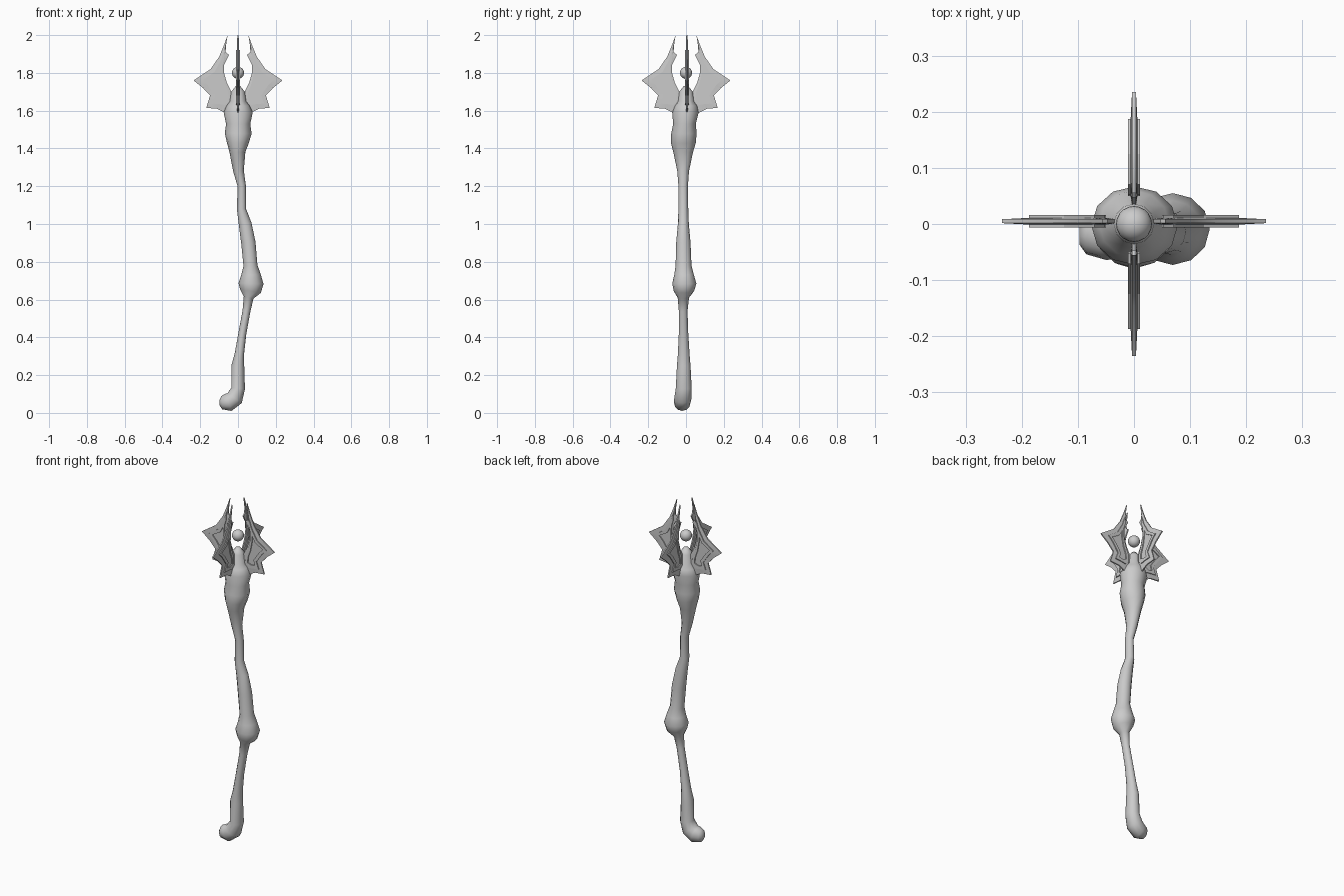
import bpy, bmesh, math
from mathutils import Vector, Matrix


def finish(name, bm, angle):
    bmesh.ops.recalc_face_normals(bm, faces=bm.faces)
    mesh = bpy.data.meshes.new(name)
    bm.to_mesh(mesh)
    bm.free()
    ob = bpy.data.objects.new(name, mesh)
    bpy.context.collection.objects.link(ob)
    bpy.ops.object.select_all(action='DESELECT')
    ob.select_set(True)
    bpy.context.view_layer.objects.active = ob
    bpy.ops.object.shade_smooth_by_angle(angle=math.radians(angle))
    return ob


def bridge(bm, a, b):
    n = len(a)
    for i in range(n):
        bm.faces.new((a[i], a[(i + 1) % n], b[(i + 1) % n], b[i]))


# Gnarled shaft: x, y, z, radius in the bend plane, radius in y
STATIONS = [
    (-.097, -.022, .055, .015, .015), (-.085, -.022, .055, .036, .032),
    (-.05, -.020, .056, .048, .044), (-.018, -.016, .078, .046, .046),
    (.001, -.012, .13, .036, .042), (-.001, -.012, .25, .034, .036),
    (.007, -.012, .31, .025, .031), (.023, -.013, .42, .021, .025),
    (.045, -.015, .54, .021, .023), (.056, -.014, .61, .026, .030),
    (.066, -.011, .645, .056, .054), (.069, -.009, .685, .066, .064),
    (.069, -.010, .73, .052, .052), (.066, -.013, .78, .037, .042),
    (.055, -.014, .90, .038, .038), (.038, -.014, 1.0, .034, .029),
    (.018, -.014, 1.08, .024, .026), (.020, -.015, 1.2, .022, .025),
    (.003, -.015, 1.28, .028, .031), (-.003, -.015, 1.38, .042, .052),
    (-.001, -.014, 1.43, .058, .066), (.001, -.011, 1.48, .071, .067),
    (.001, -.008, 1.53, .064, .060), (.001, -.003, 1.59, .077, .070),
    (.0, .0, 1.625, .062, .060), (.0, .0, 1.65, .043, .043),
    (.0, .0, 1.70, .036, .036), (.0, .0, 1.73, .012, .012),
]
SIDES = 12
bm = bmesh.new()
rings = []
for i, (x, y, z, rx, ry) in enumerate(STATIONS):
    p, q = STATIONS[max(i - 1, 0)], STATIONS[min(i + 1, len(STATIONS) - 1)]
    t = Vector((q[0] - p[0], 0, q[2] - p[2])).normalized()
    u = Vector((t.z, 0, -t.x))
    rings.append([bm.verts.new(Vector((x, y, z)) + u * rx * math.cos(a) + Vector((0, ry * math.sin(a), 0)))
                  for a in (2 * math.pi * k / SIDES for k in range(SIDES))])
for a, b in zip(rings, rings[1:]):
    bridge(bm, a, b)
bm.faces.new(rings[0])
bm.faces.new(rings[-1])
finish("shaft", bm, 60)

# Floating orb
bm = bmesh.new()
bmesh.ops.create_uvsphere(bm, u_segments=20, v_segments=12, radius=.032)
bmesh.ops.translate(bm, verts=bm.verts, vec=(0, 0, 1.8))
finish("orb", bm, 60)

# Wing blades: thin outer rim, raised ridge, sunken middle (radial, z)
RIM = [(.055, 2.0), (.075, 1.945), (.1, 1.885), (.145, 1.82), (.235, 1.76), (.185, 1.72),
       (.148, 1.68), (.168, 1.615), (.11, 1.61), (.06, 1.585), (.03, 1.62), (.035, 1.70),
       (.058, 1.745), (.074, 1.80), (.073, 1.845), (.047, 1.895), (.066, 1.91), (.062, 1.955)]
RIDGE = [(.070, 1.92), (.078, 1.905), (.091, 1.865), (.125, 1.805), (.187, 1.762), (.160, 1.735),
         (.122, 1.68), (.138, 1.638), (.10, 1.635), (.07, 1.63), (.05, 1.645), (.052, 1.695),
         (.070, 1.74), (.083, 1.795), (.082, 1.845), (.074, 1.87), (.073, 1.895), (.070, 1.91)]
INSET = [(.094, 1.825), (.113, 1.79), (.163, 1.761), (.138, 1.735), (.104, 1.685),
         (.112, 1.655), (.088, 1.652), (.066, 1.66), (.068, 1.69), (.084, 1.735), (.094, 1.79)]


def wing(name, angle, offset):
    bm = bmesh.new()
    m = Matrix.Translation(offset) @ Matrix.Rotation(angle, 4, 'Z')

    def ring(pts, y):
        return [bm.verts.new(m @ Vector((x, y, z))) for x, z in pts]

    # plate bevelled from the thin rim up to the ridge
    rims = [ring(RIM, s * .0035) for s in (-1, 1)]
    bridge(bm, *rims)
    for s, rim in zip((-1, 1), rims):
        mid = ring(RIDGE, s * .006)
        top = ring(RIDGE, s * .011)
        bridge(bm, rim, mid)
        bridge(bm, mid, top)
        # ridge top closes onto the sunken panel
        hi, lo = ring(INSET, s * .011), ring(INSET, s * .005)
        edges = [bm.edges.get((r[i], r[(i + 1) % len(r)])) or bm.edges.new((r[i], r[(i + 1) % len(r)]))
                 for r in (top, hi) for i in range(len(r))]
        bmesh.ops.triangle_fill(bm, edges=edges, use_beauty=True, use_dissolve=False)
        bridge(bm, hi, lo)
        bmesh.ops.triangulate(bm, faces=[bm.faces.new(lo)])
    finish(name, bm, 25)


for k, side in enumerate(("right", "back", "left", "front")):
    wing("wing_" + side, k * math.pi / 2, (0, .005 if k % 2 == 0 else 0, 0))
